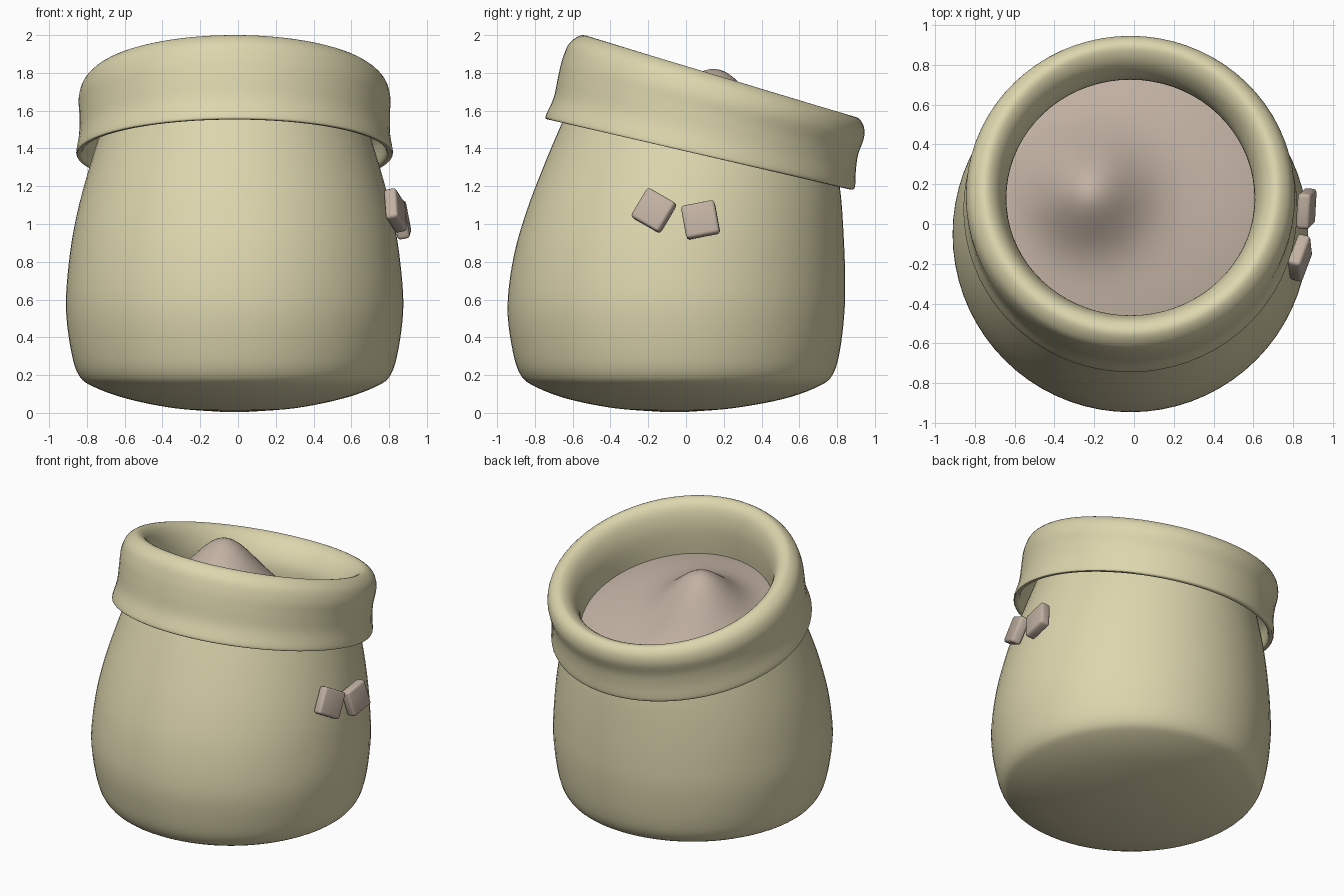
import bpy, bmesh, math
from mathutils import Vector, Matrix

if "Cube" in bpy.data.objects:
    bpy.data.objects.remove(bpy.data.objects["Cube"])

CX = -0.018
SEG = 72


def material(name, rgb):
    m = bpy.data.materials.new(name)
    m.diffuse_color = (*rgb, 1)
    m.use_nodes = True
    m.node_tree.nodes["Principled BSDF"].inputs["Base Color"].default_value = m.diffuse_color
    return m


CLOTH = material("cloth", (0.72, 0.67, 0.42))
GRAIN = material("filling", (0.54, 0.44, 0.365))


def finish(bm, name, mat, angle=45):
    bmesh.ops.recalc_face_normals(bm, faces=bm.faces[:])
    me = bpy.data.meshes.new(name)
    bm.to_mesh(me)
    bm.free()
    ob = bpy.data.objects.new(name, me)
    bpy.context.collection.objects.link(ob)
    me.materials.append(mat)
    bpy.ops.object.select_all(action='DESELECT')
    ob.select_set(True)
    bpy.context.view_layer.objects.active = ob
    bpy.ops.object.shade_smooth_by_angle(angle=math.radians(angle))
    return ob


def spline(rings, steps=5):
    """Smooth curve through the ring parameters."""
    p = [Vector(r) for r in rings]
    p = [p[0]] + p + [p[-1]]
    out = []
    for a, b, c, d in zip(p, p[1:], p[2:], p[3:]):
        for i in range(steps):
            t = i / steps
            out.append(0.5 * (2 * b + (c - a) * t + (2 * a - 5 * b + 4 * c - d) * t * t
                              + (3 * b - a - 3 * c + d) * t ** 3))
    return out + [p[-1]]


def loft(bm, rings, cap=False):
    """Ring = front y, front z, back y, back z, half width."""
    prev = None
    for yf, zf, yb, zb, rx in rings:
        loop = []
        for k in range(SEG):
            a = 2 * math.pi * k / SEG
            t = 0.5 + 0.5 * math.sin(a)
            loop.append(bm.verts.new((CX + rx * math.cos(a), yf + (yb - yf) * t, zf + (zb - zf) * t)))
        if prev:
            for k in range(SEG):
                j = (k + 1) % SEG
                bm.faces.new((prev[k], prev[j], loop[j], loop[k]))
        elif cap:
            bm.faces.new(loop)
        prev = loop


# sack body, from the sagging base up to the neck hidden under the cuff
body = [(-0.12, 0.005, 0.00, 0.005, 0.06), (-0.38, 0.025, 0.25, 0.025, 0.32),
        (-0.63, 0.075, 0.52, 0.075, 0.57), (-0.80, 0.14, 0.70, 0.14, 0.75),
        (-0.875, 0.20, 0.775, 0.20, 0.825), (-0.918, 0.33, 0.815, 0.33, 0.866),
        (-0.945, 0.56, 0.84, 0.55, 0.893), (-0.912, 0.83, 0.842, 0.75, 0.878),
        (-0.84, 1.08, 0.834, 0.95, 0.843), (-0.74, 1.34, 0.82, 1.15, 0.785),
        (-0.62, 1.62, 0.79, 1.36, 0.71)]
bm = bmesh.new()
loft(bm, spline(body), cap=True)
finish(bm, "sack_body", CLOTH, 60)

# rolled cuff: flared lip, outer wall, rounded rim, inner wall
outer = [(-0.738, 1.555, 0.882, 1.182, 0.835), (-0.742, 1.575, 0.895, 1.20, 0.838),
         (-0.700, 1.67, 0.900, 1.29, 0.823), (-0.675, 1.79, 0.912, 1.37, 0.822),
         (-0.652, 1.88, 0.943, 1.46, 0.825), (-0.615, 1.96, 0.936, 1.53, 0.798),
         (-0.545, 2.0, 0.89, 1.568, 0.735), (-0.485, 1.96, 0.81, 1.535, 0.675),
         (-0.46, 1.86, 0.745, 1.45, 0.635), (-0.465, 1.73, 0.725, 1.35, 0.623),
         (-0.49, 1.55, 0.73, 1.18, 0.63)]
under = [outer[0], (-0.705, 1.565, 0.855, 1.195, 0.805),
         (-0.66, 1.68, 0.85, 1.29, 0.78), (-0.57, 1.78, 0.80, 1.38, 0.70)]
bm = bmesh.new()
loft(bm, spline(under)[::-1] + spline(outer)[1:])
finish(bm, "rolled_cuff", CLOTH, 50)

# heaped filling: shallow tilted dome with one off-centre mound
bm = bmesh.new()
heap = []
N = 24
for i in range(N + 1):
    r = max(0.01, i / N)
    ring = []
    for k in range(SEG):
        a = 2 * math.pi * k / SEG
        x = CX + 0.645 * r * math.cos(a)
        y = 0.13 + 0.615 * r * math.sin(a)
        d = (x + 0.24) ** 2 + (y - 0.19) ** 2
        z = 1.44 - 0.30 * (y - 0.13) + 0.13 * (1 - r * r) \
            + 0.28 * math.exp(-d / 0.075) * (1 - r ** 4)
        ring.append(bm.verts.new((x, y, z)))
    heap.append(ring)
bm.faces.new(heap[0])
for p, q in zip(heap, heap[1:]):
    for k in range(SEG):
        j = (k + 1) % SEG
        bm.faces.new((p[k], p[j], q[j], q[k]))
finish(bm, "filling", GRAIN, 60)


# two soft-edged square tags on the right side
def tag(name, loc, spin, yaw, pitch):
    bm = bmesh.new()
    bmesh.ops.create_cube(bm, size=1)
    bmesh.ops.scale(bm, vec=(0.068, 0.18, 0.18), verts=bm.verts)
    bmesh.ops.bevel(bm, geom=bm.edges[:], offset=0.018, segments=3, profile=0.5, affect='EDGES')
    rot = [Matrix.Rotation(math.radians(v), 4, ax) for v, ax in ((yaw, 'Z'), (pitch, 'Y'), (spin, 'X'))]
    bm.transform(Matrix.Translation(loc) @ rot[0] @ rot[1] @ rot[2])
    finish(bm, name, GRAIN, 40)


tag("tag_front", (0.834, -0.17, 1.072), -29, -14, -12)
tag("tag_back", (0.866, 0.077, 1.022), 11, -5, -10)
